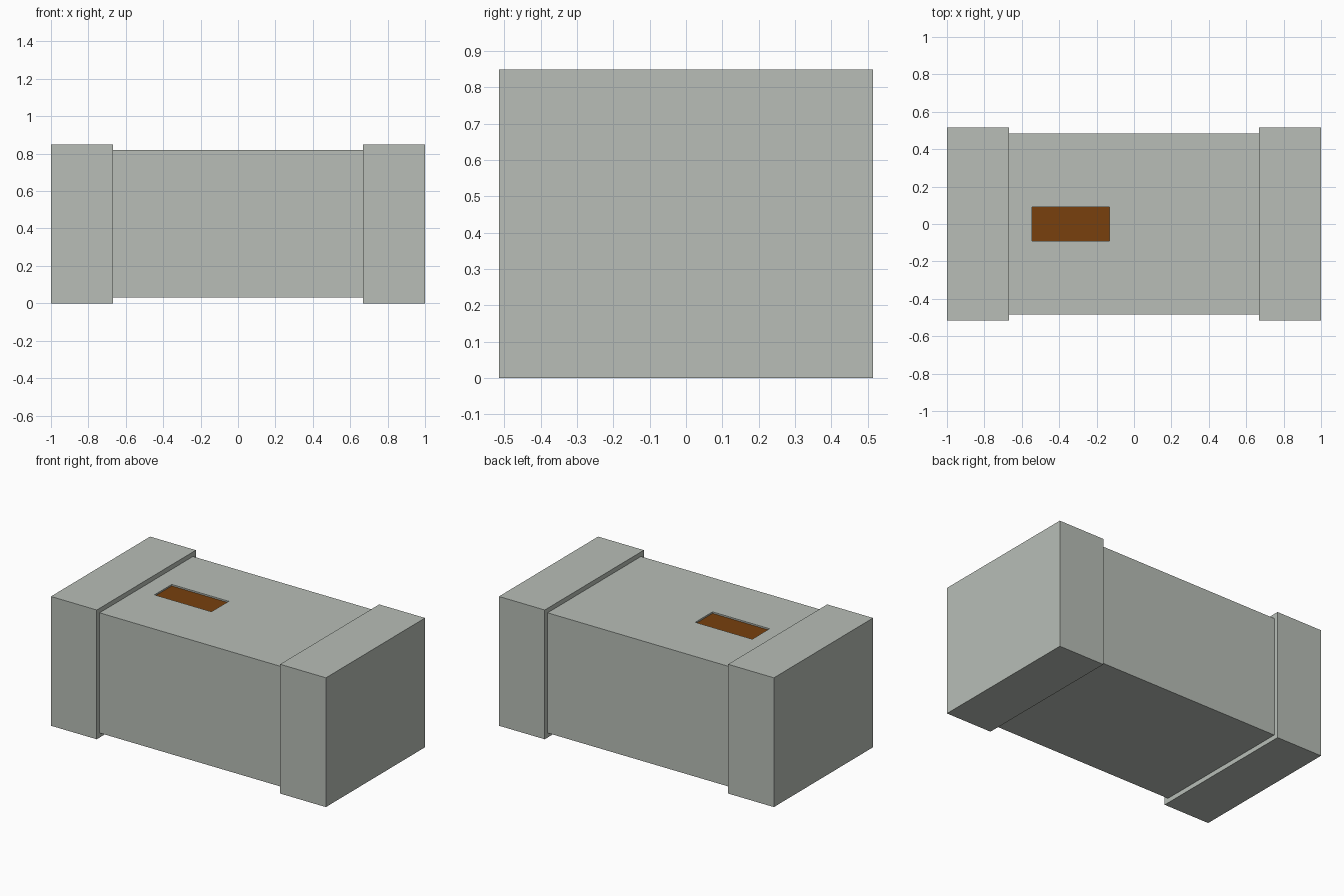
import bpy
import bmesh
from mathutils import Vector

cube = bpy.data.objects.get("Cube")
if cube:
    bpy.data.objects.remove(cube, do_unlink=True)


def make_material(name, rgb):
    mat = bpy.data.materials.new(name)
    mat.use_nodes = True
    colour = (*rgb, 1.0)
    mat.diffuse_color = colour
    bsdf = mat.node_tree.nodes["Principled BSDF"]
    bsdf.inputs["Base Color"].default_value = colour
    return mat


grey = make_material("pale_grey_green", (0.479, 0.515, 0.474))
brown = make_material("marking_brown", (0.188, 0.051, 0.004))


def box_bmesh(low, high):
    bm = bmesh.new()
    bmesh.ops.create_cube(bm, size=1.0)
    low, high = Vector(low), Vector(high)
    for v in bm.verts:
        v.co = Vector(high[i] if v.co[i] > 0 else low[i] for i in range(3))
    return bm


def finish(name, bm, materials):
    mesh = bpy.data.meshes.new(name)
    bm.normal_update()
    bm.to_mesh(mesh)
    bm.free()
    for mat in materials:
        mesh.materials.append(mat)
    obj = bpy.data.objects.new(name, mesh)
    bpy.context.collection.objects.link(obj)
    return obj


# End caps, slightly larger than the body
CAP_INNER, HALF_DEPTH, HEIGHT = 0.667, 0.515, 0.85
for name, x0, x1 in (("right_end_cap", -1.0, -CAP_INNER),
                     ("left_end_cap", CAP_INNER, 1.0)):
    finish(name, box_bmesh((x0, -HALF_DEPTH, 0), (x1, HALF_DEPTH, HEIGHT)), [grey])

# Body between the caps, with a shallow pocket in its top
BODY_TOP = 0.82
body = box_bmesh((-CAP_INNER, -0.485, 0.03), (CAP_INNER, 0.485, BODY_TOP))
body.normal_update()
top = max(body.faces, key=lambda f: f.calc_center_median().z)
bmesh.ops.inset_individual(body, faces=[top], thickness=0.1)
for v in top.verts:
    v.co.x = -0.13 if v.co.x > 0 else -0.545
    v.co.y = 0.09 if v.co.y > 0 else -0.09

# Marking: the coloured floor of the pocket
floor = bmesh.ops.extrude_discrete_faces(body, faces=[top])["faces"][0]
for v in floor.verts:
    v.co.z = BODY_TOP - 0.01
floor.material_index = 1
finish("body_with_marking", body, [grey, brown])
